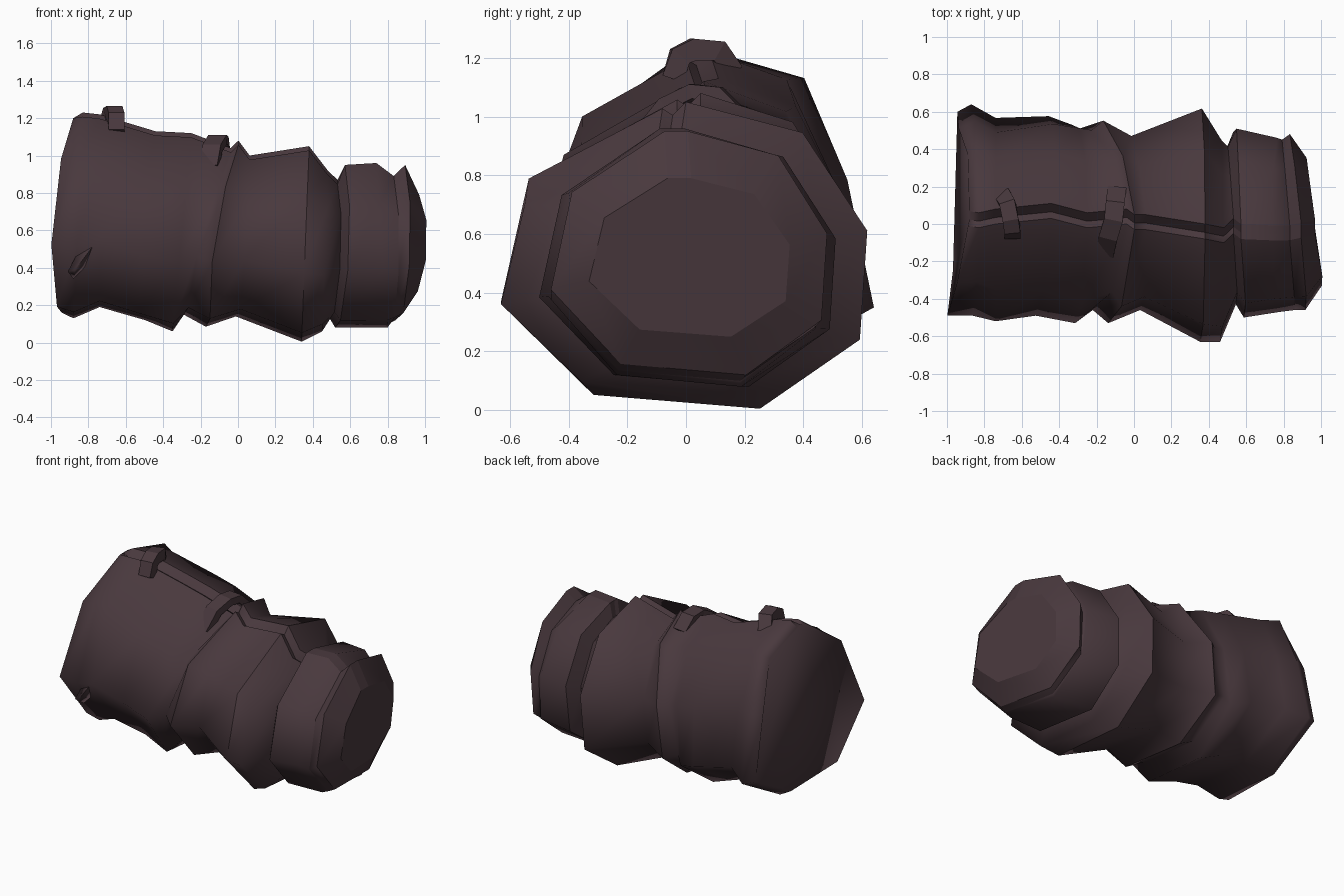
import bpy
import bmesh
from mathutils import Vector

cube = bpy.data.objects.get("Cube")
if cube:
    bpy.data.objects.remove(cube, do_unlink=True)

# Single dark leather colour
leather = bpy.data.materials.new("dark_plum_leather")
leather.use_nodes = True
colour = (0.066, 0.04, 0.047, 1)
leather.diffuse_color = colour
shader = leather.node_tree.nodes["Principled BSDF"]
shader.inputs["Base Color"].default_value = colour
shader.inputs["Roughness"].default_value = 0.9


def loft(name, sections, smooth=False, sharp_rings=(), sharp_columns=()):
    """Skin a list of closed sections, cap both ends and mark the hard creases."""
    bm = bmesh.new()
    rings = [[bm.verts.new(p) for p in section] for section in sections]
    count = len(rings[0])
    for a, b in zip(rings, rings[1:]):
        for i in range(count):
            j = (i + 1) % count
            bm.faces.new((a[i], a[j], b[j], b[i]))
    bm.faces.new(rings[0])
    bm.faces.new(rings[-1])
    bmesh.ops.recalc_face_normals(bm, faces=bm.faces)
    for face in bm.faces:
        face.smooth = smooth
    for r in sharp_rings:
        for i in range(count):
            bm.edges.get((rings[r][i - 1], rings[r][i])).smooth = False
    for c in sharp_columns:
        for a, b in zip(rings, rings[1:]):
            bm.edges.get((a[c], b[c])).smooth = False
    mesh = bpy.data.meshes.new(name)
    bm.to_mesh(mesh)
    bm.free()
    mesh.materials.append(leather)
    obj = bpy.data.objects.new(name, mesh)
    bpy.context.collection.objects.link(obj)


# Lopsided octagons in unit coordinates (y, z): narrow half and wide end
NARROW = [(-1, -.3), (-.85, .5), (-.08, 1), (.63, .8),
          (.98, .16), (.94, -.55), (.4, -1), (-.5, -.91)]
WIDE = [(-1, -.3), (-.68, .58), (-.03, 1), (.58, .82),
        (.84, .19), (1, -.6), (.3, -1), (-.55, -.94)]
TOP = 2


def fold(x_low, x_high, y_min, y_max, z_min, z_max, seam=None, bow=0, skew=0):
    """One cross-section; the seam splits the top corner into a notch."""
    points = []
    blend = min(1, max(0, (-.1 - x_low) / .7))
    for i, (narrow, wide) in enumerate(zip(NARROW, WIDE)):
        y, z = Vector(narrow).lerp(Vector(wide), blend)
        x = x_low + (x_high - x_low) * (z + 1) / 2
        x += bow * (1 - z * z) - skew * y
        p = Vector((x,
                    (y_min + y_max + y * (y_max - y_min)) / 2,
                    (z_min + z_max + z * (z_max - z_min)) / 2))
        if i == TOP:
            depth = 0 if seam is None else .045
            if seam is not None:
                p.y = seam
            points += [p + Vector((0, -.05, -depth / 2)),
                       p + Vector((0, -.015, -depth)),
                       p + Vector((0, .03, 0))]
        else:
            points.append(p)
    return points


# Crumpled sleeve, from the wide end to the gathered neck
sleeve = [
    fold(-.95, -.88, -.49, .6, .16, 1.2, None, -.052, -.025),
    fold(-.88, -.83, -.49, .64, .13, 1.23, .03),
    fold(-.74, -.74, -.52, .57, .19, 1.22, .05),
    fold(-.51, -.44, -.49, .59, .12, 1.13, .08, 0, -.04),
    fold(-.35, -.25, -.53, .55, .06, 1.12, .03),
    fold(-.28, -.04, -.46, .53, .15, 1.04, .05, -.06, .03),
    fold(-.16, .0, -.53, .57, .085, 1.08, .02, -.07, .03),
    fold(.0, .06, -.46, .48, .14, 1.0, .02, -.02, .03),
    fold(.34, .38, -.63, .63, .005, 1.05, -.03),
    fold(.45, .48, -.63, .46, .06, .92, -.05),
    fold(.5, .53, -.43, .42, .13, .87, .0, .01, .025),
    fold(.53, .57, -.5, .52, .08, .95, None, .02, .025),
    fold(.8, .74, -.47, .47, .08, .96),
    fold(.82, .83, -.46, .46, .1, .89, None, 0, .035),
    fold(.86, .89, -.46, .49, .12, .95, None, 0, .045),
    fold(.935, .965, -.33, .36, .25, .79, None, .015, .045),
]
loft("crumpled_sleeve", sleeve, True, (6, 8, 10, 11, 13, 14, 15),
     (TOP, TOP + 1, TOP + 2))


def strap(name, path, width, thickness):
    """Small flat band bridging the seam; path holds its outer centre line."""
    sections = []
    for i, point in enumerate(path):
        p = Vector(point)
        along = Vector(path[min(i + 1, len(path) - 1)]) - Vector(path[max(i - 1, 0)])
        side = along.cross(Vector((0, 0, 1))).normalized() * width / 2
        down = side.cross(along).normalized() * thickness
        if down.z > 0:
            down = -down
        sections.append([p - side, p + side, p + side + down, p - side + down])
    loft(name, sections)


# Straps that tie the seam together
strap("wide_end_strap", [(-.65, -.08, 1.14), (-.65, -.05, 1.23), (-.66, .02, 1.265),
                         (-.68, .12, 1.255), (-.71, .17, 1.17)], .085, .075)
strap("middle_strap", [(-.16, -.17, .95), (-.14, -.08, 1.06), (-.11, .02, 1.11),
                       (-.1, .12, 1.1), (-.09, .2, 1.02)], .1, .05)

# Shallow pinched crease on the lower front of the wide end
loft("front_crease", [
    [(-.91, -.45, .38), (-.87, -.48, .39), (-.88, -.4, .34)],
    [(-.83, -.45, .53), (-.78, -.49, .51), (-.8, -.4, .42)],
    [(-.67, -.4, .74), (-.64, -.41, .74), (-.66, -.36, .68)],
], True, (), (1,))
